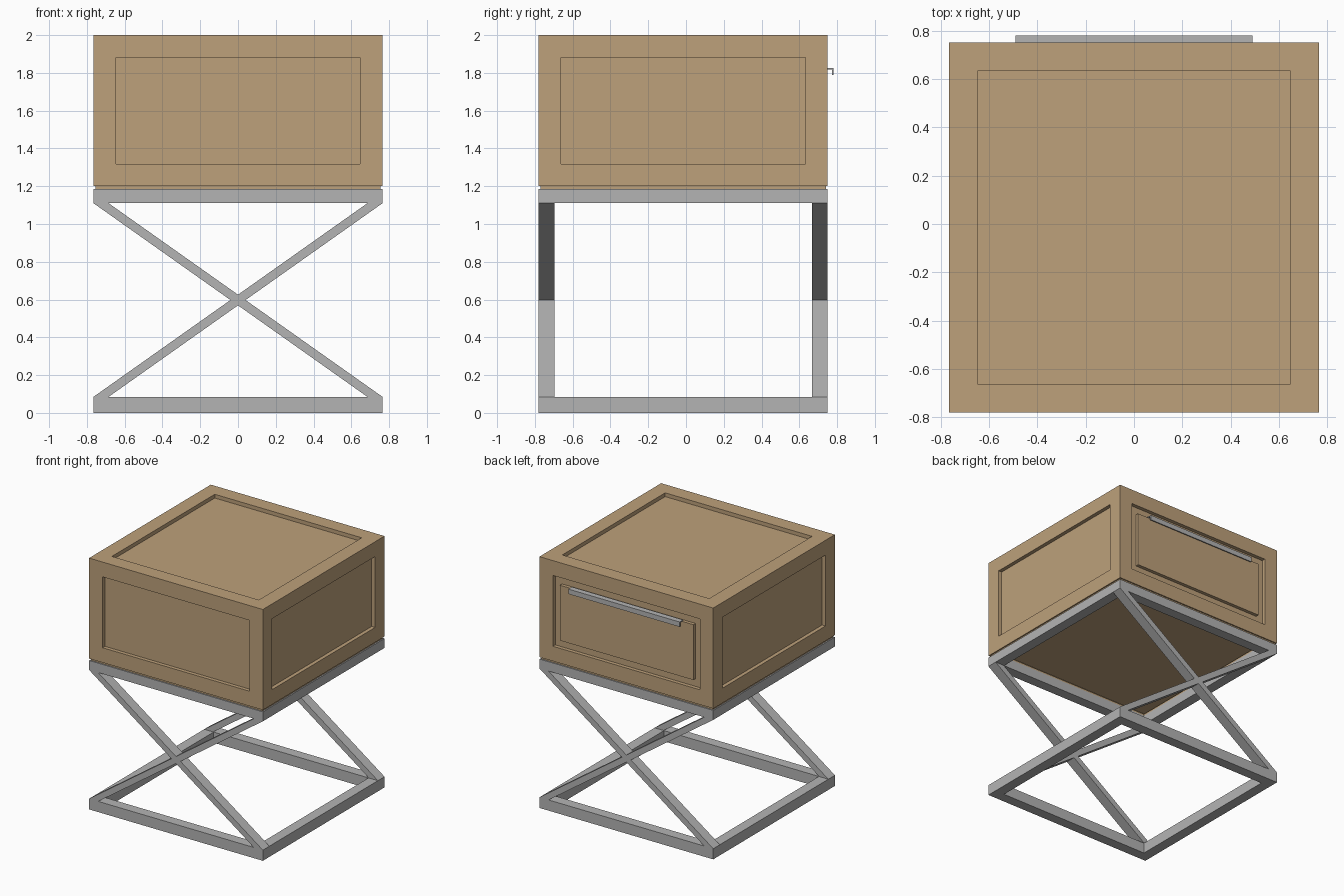
import bpy, bmesh
from mathutils import Vector

if "Cube" in bpy.data.objects:
    bpy.data.objects.remove(bpy.data.objects["Cube"])

def material(name, rgb):
    m = bpy.data.materials.new(name)
    m.diffuse_color = (*rgb, 1)
    m.use_nodes = True
    m.node_tree.nodes["Principled BSDF"].inputs["Base Color"].default_value = m.diffuse_color
    return m

wood = material("tan wood", (0.51, 0.355, 0.197))
metal = material("grey metal", (0.455, 0.455, 0.455))

X, Y0, Y1 = 0.765, -0.78, 0.75      # footprint
BAR = 0.083                         # frame bar size

def finish(bm, name, mat):
    bmesh.ops.recalc_face_normals(bm, faces=bm.faces)
    me = bpy.data.meshes.new(name)
    bm.to_mesh(me)
    bm.free()
    me.materials.append(mat)
    ob = bpy.data.objects.new(name, me)
    bpy.context.collection.objects.link(ob)
    return ob

def box_bm(x0, x1, y0, y1, z0, z1):
    bm = bmesh.new()
    bmesh.ops.create_cube(bm, size=1)
    for v in bm.verts:
        v.co = ((x0 + x1) / 2 + v.co.x * (x1 - x0),
                (y0 + y1) / 2 + v.co.y * (y1 - y0),
                (z0 + z1) / 2 + v.co.z * (z1 - z0))
    return bm

def recess(bm, faces, border, depth):
    """Inset each face and push the panel inward."""
    for f in faces:
        bmesh.ops.inset_individual(bm, faces=[f], thickness=border)
        n = f.normal.copy()
        new = bmesh.ops.extrude_discrete_faces(bm, faces=[f])["faces"]
        bmesh.ops.translate(bm, vec=-n * depth, verts=list(new[0].verts))

def ring(name, z0, z1, inset, width, mat):
    """Rectangular frame with an open middle."""
    bm = bmesh.new()
    loops = []
    for z in (z0, z1):
        for d in (inset, inset + width):
            loops.append([bm.verts.new((sx * (X - d), y, z)) for sx, y in
                          ((-1, Y0 + d), (1, Y0 + d), (1, Y1 - d), (-1, Y1 - d))])
    lo, li, to, ti = loops
    for a, b in ((lo, li), (li, ti), (ti, to), (to, lo)):
        for i in range(4):
            j = (i + 1) % 4
            bm.faces.new((a[i], a[j], b[j], b[i]))
    return finish(bm, name, mat)

def prism(name, profile, axis, a, b, mat):
    """Extrude a closed profile along x or y."""
    bm = bmesh.new()
    put = (lambda p, t: (t, p[0], p[1])) if axis == 'x' else (lambda p, t: (p[0], t, p[1]))
    f = bm.faces.new([bm.verts.new(put(p, a)) for p in profile])
    new = bmesh.ops.extrude_face_region(bm, geom=[f])["geom"]
    vec = Vector((b - a, 0, 0)) if axis == 'x' else Vector((0, b - a, 0))
    bmesh.ops.translate(bm, vec=vec, verts=[g for g in new if isinstance(g, bmesh.types.BMVert)])
    return finish(bm, name, mat)

# Cabinet with a recessed panel on every side
bm = box_bm(-X, X, Y0, Y1, 1.2, 2.0)
bm.normal_update()
faces = list(bm.faces)
recess(bm, [f for f in faces if f.normal.z > -0.5], 0.167, 0.03)
recess(bm, [f for f in faces if f.is_valid and f.normal.z < -0.5], 0.08, 0.02)
finish(bm, "cabinet", wood)

# Thin inset plinth under the cabinet
ring("plinth", 1.185, 1.2, 0.01, 0.07, wood)

# Drawer front filling the back recess, leaving a narrow gap
finish(box_bm(-0.587, 0.587, 0.715, 0.747, 1.379, 1.819), "drawer_front", wood)

# Bent lip handle on the drawer's top edge
prism("handle", [(0.735, 1.827), (0.78, 1.827), (0.78, 1.788), (0.772, 1.788),
                 (0.772, 1.819), (0.735, 1.819)], 'x', -0.49, 0.49, metal)

# Upper and lower frames
ring("top_frame", 1.11, 1.185, 0, BAR, metal)
ring("bottom_frame", 0, 0.085, 0, BAR, metal)

# Crossed braces at front and back
for side, y in (("front", Y0), ("back", Y1 - BAR)):
    for label, s in (("left", 1), ("right", -1)):
        prism(f"{side}_brace_{label}",
              [(-s * X, 1.11), (-s * (X - 0.08), 1.11), (s * X, 0.085), (s * (X - 0.08), 0.085)],
              'y', y, y + BAR, metal)
